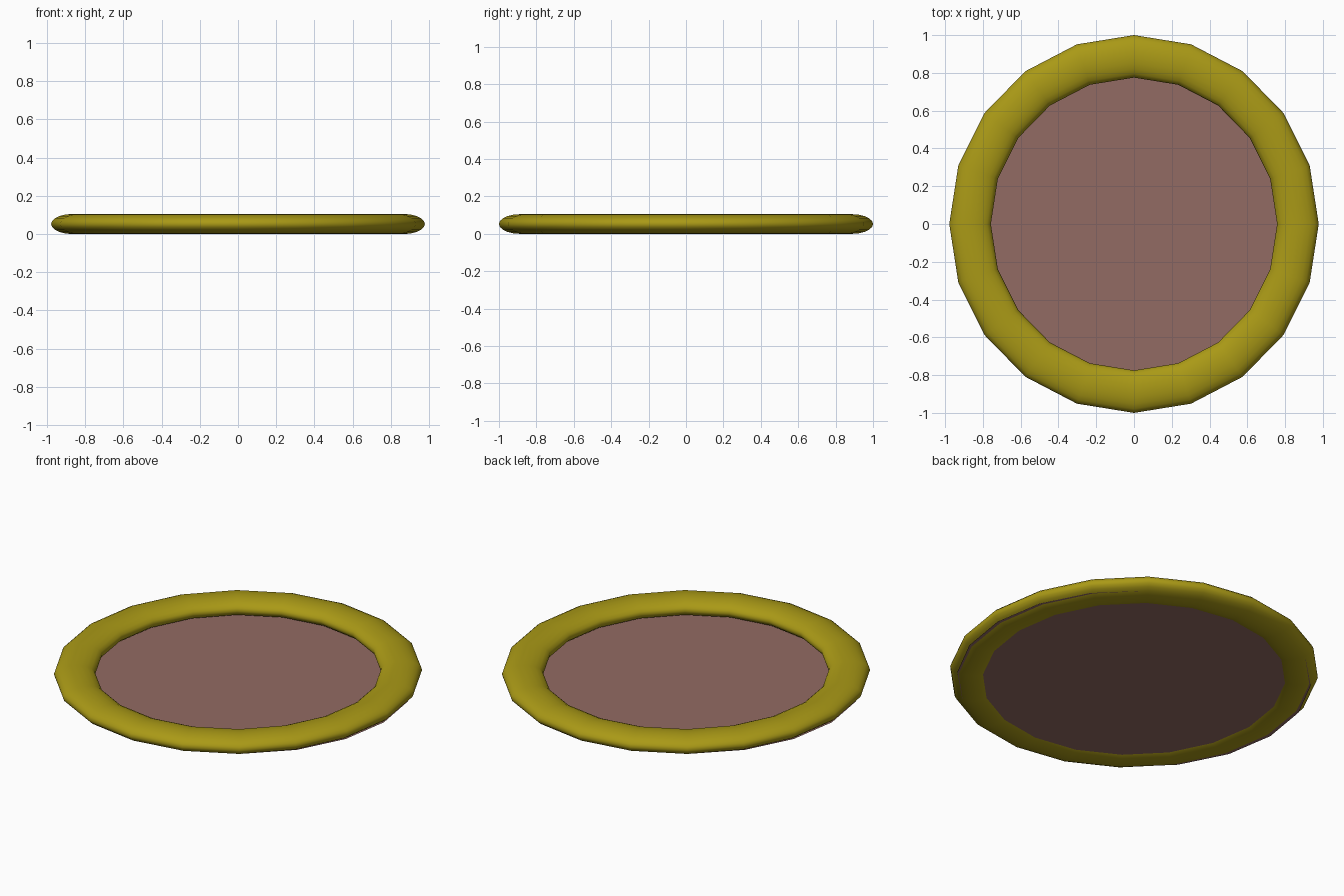
import bpy

if "Cube" in bpy.data.objects:
    bpy.data.objects.remove(bpy.data.objects["Cube"])


def paint(obj, name, color):
    mat = bpy.data.materials.new(name)
    mat.diffuse_color = color
    mat.use_nodes = True
    mat.node_tree.nodes["Principled BSDF"].inputs["Base Color"].default_value = mat.diffuse_color
    obj.data.materials.append(mat)


# rounded rim: a flattened, slightly narrow 20-sided torus
bpy.ops.mesh.primitive_torus_add(
    major_segments=20, minor_segments=20,
    major_radius=0.8875, minor_radius=0.1125, location=(0, 0, 0.0525))
rim = bpy.context.object
rim.name = "rim"
rim.scale = (0.978, 1, 0.0525 / 0.1125)
bpy.ops.object.transform_apply(location=False, rotation=False, scale=True)
bpy.ops.object.shade_smooth()
paint(rim, "mustard", (0.40, 0.32, 0.008, 1))

# flat base plate set low inside the rim
bpy.ops.mesh.primitive_circle_add(
    vertices=20, radius=1, fill_type='NGON', location=(0, 0, 0.01))
base = bpy.context.object
base.name = "base_plate"
base.scale = (0.953, 0.94, 1)
bpy.ops.object.transform_apply(location=False, rotation=False, scale=True)
paint(base, "dusty_rose", (0.29, 0.145, 0.125, 1))
